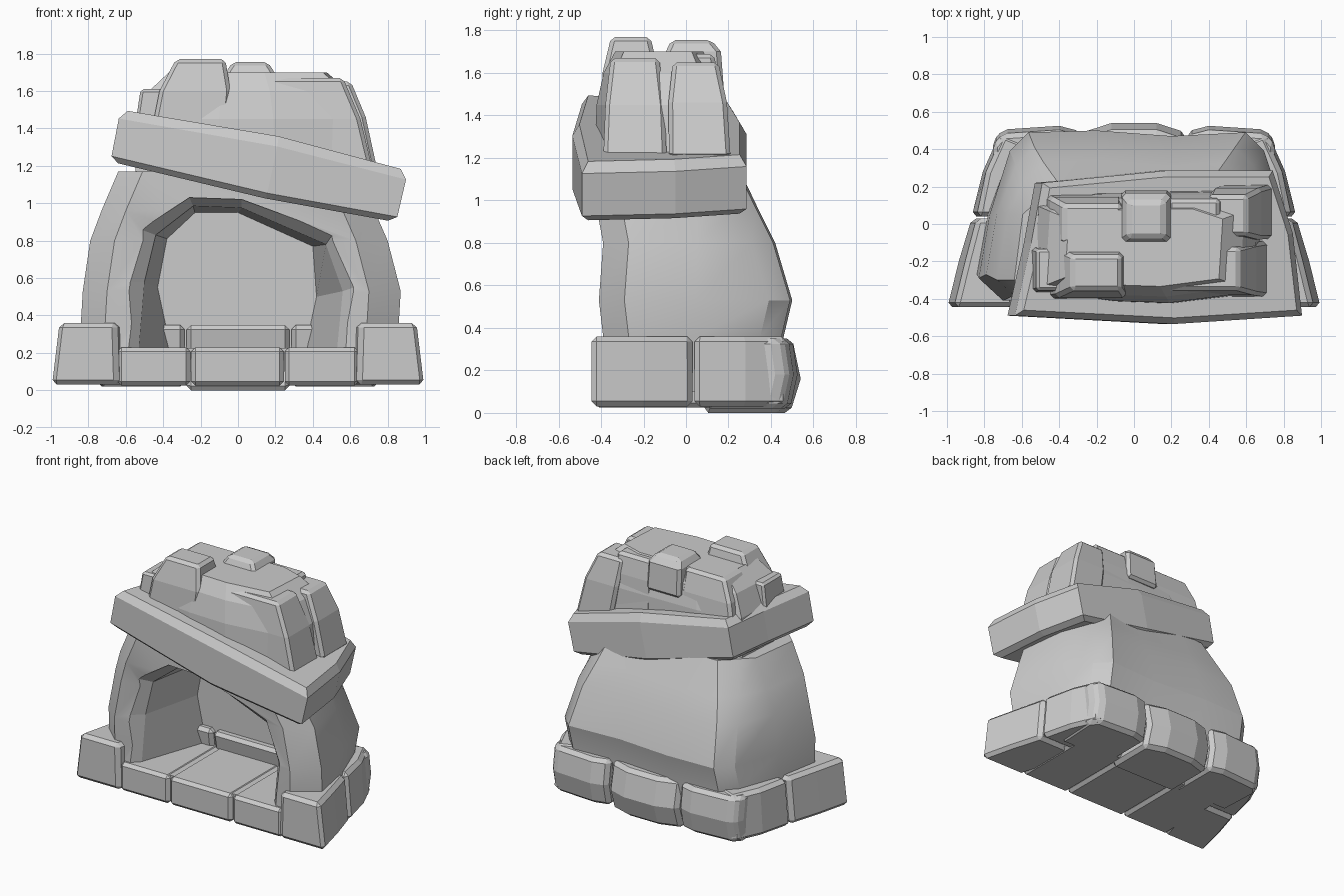
import bpy, bmesh, math
from mathutils import Vector, Matrix


def loft(name, rings, bevel=0.0, smooth=None):
    """Skin a stack of equal-length point rings, capped at both ends."""
    bm = bmesh.new()
    vs = [[bm.verts.new(p) for p in r] for r in rings]
    n = len(rings[0])
    for a, b in zip(vs, vs[1:]):
        for i in range(n):
            j = (i + 1) % n
            bm.faces.new((a[i], a[j], b[j], b[i]))
    bm.faces.new(vs[0][::-1])
    bm.faces.new(vs[-1])
    bmesh.ops.recalc_face_normals(bm, faces=bm.faces)
    me = bpy.data.meshes.new(name)
    bm.to_mesh(me)
    bm.free()
    ob = bpy.data.objects.new(name, me)
    bpy.context.collection.objects.link(ob)
    if bevel:
        m = ob.modifiers.new("bevel", 'BEVEL')
        m.width, m.segments, m.limit_method = bevel, 1, 'ANGLE'
        m.angle_limit = math.radians(40)
    if smooth:
        bpy.context.view_layer.objects.active = ob
        ob.select_set(True)
        bpy.ops.object.shade_smooth_by_angle(angle=math.radians(smooth))
        ob.select_set(False)
    return ob


def block(name, outline, levels, bevel=0.02, lean=(0, 0)):
    """Rough stone: outline scaled about its centre at each (z, scale) level."""
    c = sum((Vector(p) for p in outline), Vector((0, 0))) / len(outline)
    rings = []
    for k, (z, s) in enumerate(levels):
        t = k / (len(levels) - 1)
        rings.append([((x - c.x) * s + c.x + lean[0] * t,
                       (y - c.y) * s + c.y + lean[1] * t, z) for x, y in outline])
    return loft(name, rings, bevel)


# Footing stones: two per side
for s, side in ((-1, "left"), (1, "right")):
    def foot(name, lo, hi, z0, z1):
        loft(name, [[(s * x, y, z0) for x, y in lo],
                    [(s * x, y, z1) for x, y in hi]], 0.025)
    foot(f"front_footing_{side}",
         [(0.64, -0.445), (1.0, -0.445), (0.94, -0.2), (0.87, 0.03), (0.5, 0.03)],
         [(0.65, -0.445), (0.96, -0.445), (0.90, -0.2), (0.84, 0.03), (0.5, 0.03)], 0.03, 0.36)
    foot(f"side_footing_{side}",
         [(0.5, 0.04), (0.87, 0.04), (0.81, 0.28), (0.72, 0.48), (0.5, 0.40)],
         [(0.5, 0.04), (0.84, 0.04), (0.79, 0.28), (0.70, 0.48), (0.5, 0.40)], 0.03, 0.36)
    # Rear corner stones
    loft(f"rear_footing_{side}",
         [[(s * x, y + d, z) for x, y in ((0.285, 0.1), (0.74, 0.1), (0.755, 0.42),
                                          (0.70, 0.48), (0.40, 0.50), (0.285, 0.47))]
          for z, d in ((0.02, -0.01), (0.18, 0.025), (0.35, 0.0))], 0.025)

# Bulging rear middle stone
loft("rear_footing_middle",
     [[(x, y + d, z) for x, y in ((-0.275, 0.1), (0.275, 0.1), (0.275, 0.46),
                                  (0.12, 0.51), (-0.12, 0.51), (-0.275, 0.46))]
      for z, d in ((0.0, -0.02), (0.16, 0.03), (0.35, -0.01))], 0.025)

# Hearth floor slabs
for i, (a, b) in enumerate(((-0.645, -0.255), (-0.25, 0.245), (0.25, 0.645))):
    block(f"floor_slab_{i + 1}", [(a, -0.43), (b, -0.43), (b, 0.2), (a, 0.2)],
          [(0.025, 1), (0.23, 1)], 0.022)


# Body shell with a recessed arch
def body_ring(z, xl, xr, yf, yb):
    k = 0.80
    return [(xl, yf + 0.12, z), (xl + 0.13, yf, z), (xr - 0.17, yf, z), (xr, yf + 0.12, z),
            (xr * 0.93, 0.05, z), (xr * k, yb - 0.11, z), (xr * k - 0.10, yb - 0.01, z),
            (0.2, yb - 0.03, z), (-0.2, yb, z), (xl * k + 0.10, yb - 0.01, z),
            (xl * k, yb - 0.11, z), (xl * 0.93, 0.05, z)]


body = loft("body", [body_ring(*r) for r in (
    (0.10, -0.84, 0.86, -0.40, 0.44), (0.36, -0.84, 0.86, -0.39, 0.46),
    (0.53, -0.83, 0.87, -0.41, 0.50), (0.80, -0.79, 0.80, -0.39, 0.42),
    (0.96, -0.73, 0.73, -0.42, 0.34), (1.17, -0.64, 0.64, -0.42, 0.24))], smooth=25)

# Arch cutter: wide mouth narrowing to the back wall
mouth = [(-0.60, 0.225), (-0.58, 0.58), (-0.52, 0.86), (-0.26, 1.03), (0.02, 1.02),
         (0.51, 0.84), (0.62, 0.55), (0.59, 0.225)]
lip = [(-0.53, 0.225), (-0.50, 0.58), (-0.44, 0.83), (-0.24, 0.985), (0.02, 0.975),
       (0.47, 0.78), (0.56, 0.53), (0.53, 0.225)]
rear = [(-0.36, 0.225), (-0.43, 0.55), (-0.38, 0.81), (-0.23, 0.95), (0.0, 0.95),
        (0.40, 0.77), (0.42, 0.50), (0.36, 0.225)]
cutter = loft("arch_cutter", [[(x, y, z) for x, z in p] for p, y in
                              ((mouth, -0.7), (mouth, -0.41), (lip, -0.34), (rear, 0.15))])
cutter.hide_render = True
cutter.hide_set(True)
m = body.modifiers.new("arch", 'BOOLEAN')
m.operation, m.object, m.solver = 'DIFFERENCE', cutter, 'EXACT'

# Tilted lintel band
outline = [(-0.77, -0.49), (0.09, -0.535), (0.80, -0.49), (0.75, -0.05), (0.64, 0.285),
           (0.05, 0.285), (-0.62, 0.22), (-0.68, -0.1)]
tilt = Matrix.Translation((0.095, 0, 1.195)) @ Matrix.Rotation(math.radians(12), 4, 'Y')
rings = []
for sx, sy, z, mid in ((0.94, 0.92, -0.135, -0.02), (0.995, 1, -0.105, -0.02),
                       (1, 1, 0.10, 0.03), (0.95, 0.92, 0.15, 0.035)):
    rings.append([tilt @ Vector((x * sx, (y + 0.12) * sy - 0.12,
                                 z + (mid if abs(x) < 0.2 else 0))) for x, y in outline])
loft("lintel_band", rings)

# Crown: central rock plus overlapping stones
block("crown_core", [(-0.55, -0.36), (-0.10, -0.42), (0.20, -0.43), (0.66, -0.37),
                     (0.69, 0.10), (0.45, 0.18), (-0.20, 0.17), (-0.52, 0.10)],
      [(1.15, 1.0), (1.45, 0.97), (1.60, 0.86), (1.70, 0.68)], 0, (-0.02, 0.0))


def stone(name, x0, x1, y0, y1, levels, lean=(0, 0), bevel=0.02):
    block(name, [(x0, y0), (x1, y0), (x1, y1), (x0, y1)], levels, bevel, lean)


stone("crown_front_right", 0.15, 0.72, -0.39, -0.09,
      [(1.18, 1), (1.45, 0.93), (1.67, 0.76)], (-0.09, 0.0))
stone("crown_rear_right", 0.46, 0.74, -0.08, 0.21,
      [(1.20, 1), (1.46, 0.95), (1.65, 0.74)], (-0.10, -0.02))
stone("crown_front_left", -0.46, -0.06, -0.40, -0.12,
      [(1.40, 1), (1.60, 0.95), (1.77, 0.66)], (0.06, 0.0))
stone("crown_rear_left", -0.50, -0.08, -0.11, 0.17,
      [(1.30, 1), (1.55, 0.92), (1.70, 0.74)], (0.07, -0.03))
stone("crown_rear_middle", -0.07, 0.20, -0.09, 0.18,
      [(1.50, 1), (1.70, 0.96), (1.755, 0.70)], (0.0, -0.02))
stone("crown_rear_fill", 0.16, 0.48, -0.09, 0.18,
      [(1.25, 1), (1.55, 0.95), (1.69, 0.86)], (0.0, -0.03))
stone("crown_left_chip", -0.56, -0.40, -0.37, -0.12,
      [(1.35, 1), (1.61, 0.88)], (0.03, 0.0), 0.015)
